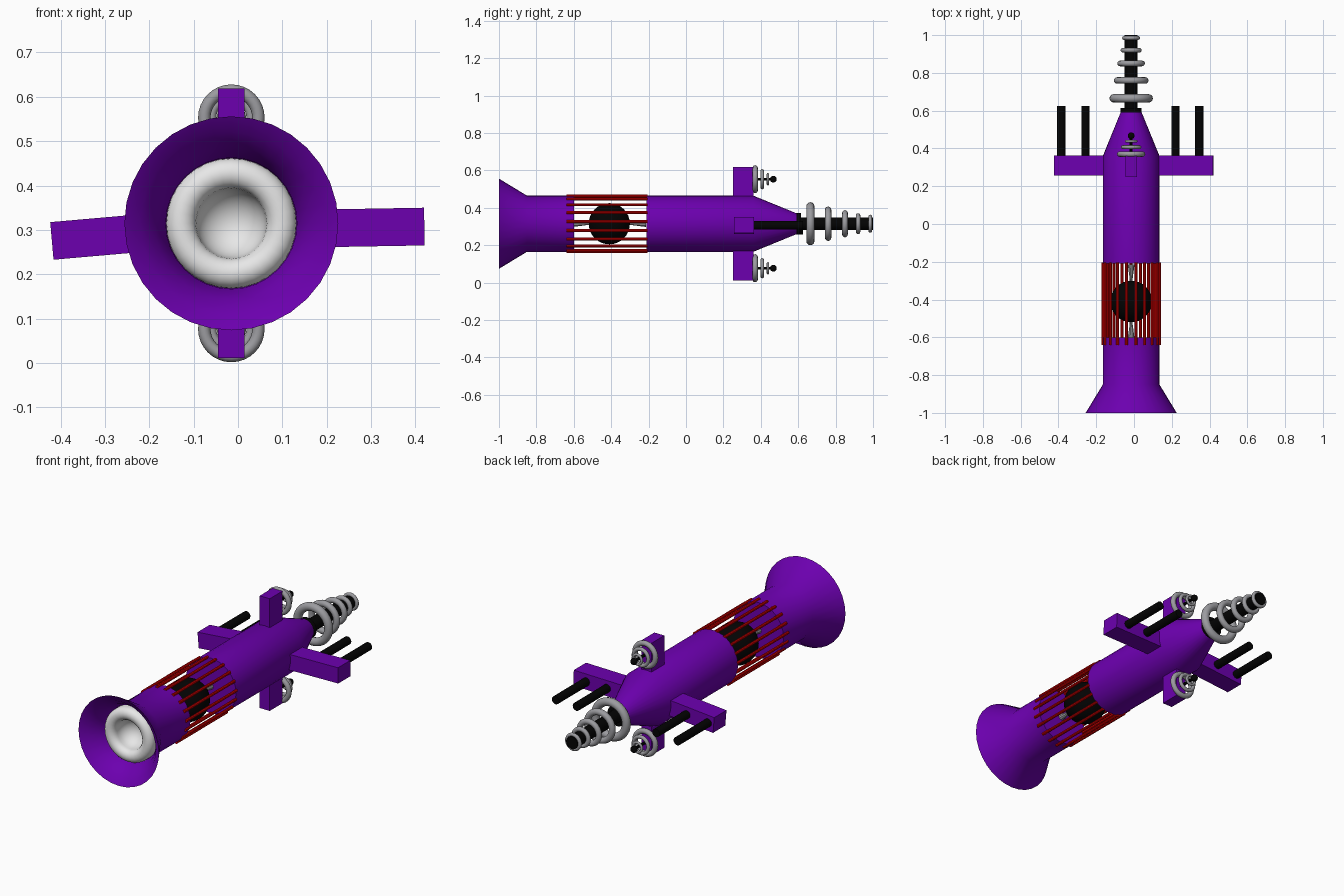
import bpy, bmesh, math

cube = bpy.data.objects.get("Cube")
if cube:
    bpy.data.objects.remove(cube)

CX, CZ = -0.015, 0.315  # main axis of the ship


def material(name, colour):
    m = bpy.data.materials.new(name)
    m.use_nodes = True
    m.diffuse_color = (*colour, 1)
    bsdf = m.node_tree.nodes["Principled BSDF"]
    bsdf.inputs["Base Color"].default_value = (*colour, 1)
    bsdf.inputs["Roughness"].default_value = 0.6
    return m


PURPLE = material("purple_hull", (0.15, 0.0, 0.43))
BLACK = material("black_metal", (0.001, 0.001, 0.001))
RED = material("red_bars", (0.8, 0.0, 0.0))
GREY = material("grey_rings", (0.33, 0.33, 0.35))
LIGHT = material("pale_dish", (0.88, 0.88, 0.88))


def finish(bm, name, mat, smooth=True):
    bmesh.ops.recalc_face_normals(bm, faces=bm.faces)
    me = bpy.data.meshes.new(name)
    bm.to_mesh(me)
    bm.free()
    me.materials.append(mat)
    ob = bpy.data.objects.new(name, me)
    bpy.context.collection.objects.link(ob)
    if smooth:
        bpy.ops.object.select_all(action='DESELECT')
        bpy.context.view_layer.objects.active = ob
        ob.select_set(True)
        bpy.ops.object.shade_smooth_by_angle(angle=math.radians(35))
    return ob


def lathe(name, profile, mat, x=CX, z=CZ, segs=32, closed=False):
    """Turn (radius, y) points around an axis parallel to y."""
    bm = bmesh.new()
    rows = []
    for r, y in profile:
        if r == 0:
            rows.append([bm.verts.new((x, y, z))] * segs)
        else:
            rows.append([bm.verts.new((x + r * math.cos(a), y, z + r * math.sin(a)))
                         for a in (math.tau * i / segs for i in range(segs))])
    pairs = list(zip(rows, rows[1:]))
    if closed:
        pairs.append((rows[-1], rows[0]))
    for a, b in pairs:
        for i in range(segs):
            j = (i + 1) % segs
            quad = list(dict.fromkeys((a[i], a[j], b[j], b[i])))
            if len(quad) > 2:
                bm.faces.new(quad)
    return finish(bm, name, mat)


def rod(name, radius, y0, y1, mat, x=CX, z=CZ, segs=16):
    return lathe(name, [(0, y0), (radius, y0), (radius, y1), (0, y1)], mat, x, z, segs)


def ring(name, outer, minor, y, x=CX, z=CZ):
    steps = [math.tau * i / 12 for i in range(12)]
    profile = [(outer - minor + minor * math.cos(a), y + minor * math.sin(a)) for a in steps]
    return lathe(name, profile, GREY, x, z, 32, closed=True)


def ball(name, radius, y, z=CZ, segs=16):
    angles = [math.pi * i / segs for i in range(1, segs)]
    arc = [(radius * math.sin(a), y - radius * math.cos(a)) for a in angles]
    return lathe(name, [(0, y - radius)] + arc + [(0, y + radius)], BLACK, z=z)


def box(name, centre, size, tilt=0):
    bm = bmesh.new()
    bmesh.ops.create_cube(bm, size=1)
    bmesh.ops.scale(bm, vec=size, verts=bm.verts)
    ob = finish(bm, name, PURPLE, False)
    ob.location = centre
    ob.rotation_euler.y = math.radians(tilt)
    return ob


# Flared mouth and front barrel, one shell with a hollow front
lathe("front_barrel", [(0, -0.79), (0.145, -0.79), (0.148, -0.88), (0.172, -0.93),
                       (0.205, -0.975), (0.241, -1), (0.15, -0.85),
                       (0.15, -0.6), (0, -0.6)], PURPLE)

# Pale rounded dish inside the mouth
lip = [(0.113 + 0.034 * math.cos(a), -0.9 - 0.034 * math.sin(a))
       for a in (math.pi * i / 10 for i in range(11))]
bowl = [(0.079 * math.cos(a), -0.9 + 0.079 * math.sin(a))
        for a in (math.pi / 2 * i / 8 for i in range(1, 8))]
lathe("mouth_dish", [(0.147, -0.85)] + lip + bowl + [(0, -0.821)], LIGHT)

# Rear hull tapering to the tail
lathe("rear_hull", [(0, -0.21), (0.15, -0.21), (0.15, 0.36), (0.052, 0.6), (0, 0.6)], PURPLE)

# Cage of bars around a dark core
BARS = 19
for i in range(BARS):
    a = math.tau * i / BARS - math.pi / 2
    rod(f"cage_bar_{i + 1}", 0.008, -0.64, -0.205, RED,
        CX + 0.15 * math.cos(a), CZ + 0.15 * math.sin(a), 10)
ball("core_ball", 0.11, -0.41)
for name, sign in (("front", -1), ("rear", 1)):
    lathe(f"{name}_core_spike", [(0, -0.41 + sign * 0.195), (0.018, -0.41 + sign * 0.195),
                                 (0.005, -0.41 + sign * 0.1), (0, -0.41 + sign * 0.1)],
          GREY, segs=10)

# Tail antenna with shrinking rings
rod("tail_collar", 0.056, 0.588, 0.615, BLACK, segs=24)
rod("tail_rod", 0.034, 0.6, 1.0, BLACK, segs=20)
for i, (outer, minor, y) in enumerate([(0.115, 0.022, 0.665), (0.092, 0.017, 0.76),
                                       (0.073, 0.015, 0.85), (0.056, 0.012, 0.92),
                                       (0.048, 0.01, 0.985)]):
    ring(f"tail_ring_{i + 1}", outer, minor, y)

# Upper and lower fins, each with a small ringed emitter
for name, sign in (("upper", 1), ("lower", -1)):
    box(f"{name}_fin", (CX, 0.305, CZ + sign * 0.214), (0.06, 0.11, 0.18))
    z = CZ + sign * 0.238
    rod(f"{name}_emitter_rod", 0.008, 0.35, 0.465, BLACK, z=z, segs=10)
    ball(f"{name}_emitter_tip", 0.018, 0.467, z, 8)
    for i, (outer, minor, y) in enumerate([(0.075, 0.014, 0.37), (0.054, 0.01, 0.407),
                                           (0.033, 0.007, 0.438)]):
        ring(f"{name}_emitter_ring_{i + 1}", outer, minor, y, z=z)

# Side wings, each carrying two guns
box("left_wing", (0.265, 0.31, 0.305), (0.31, 0.105, 0.085), -1)
box("right_wing", (-0.275, 0.31, 0.288), (0.29, 0.105, 0.085), -5)
for name, x, z in (("left_inner", 0.22, 0.305), ("left_outer", 0.345, 0.307),
                   ("right_inner", -0.257, 0.29), ("right_outer", -0.385, 0.28)):
    rod(f"{name}_gun", 0.022, 0.35, 0.625, BLACK, x, z)
